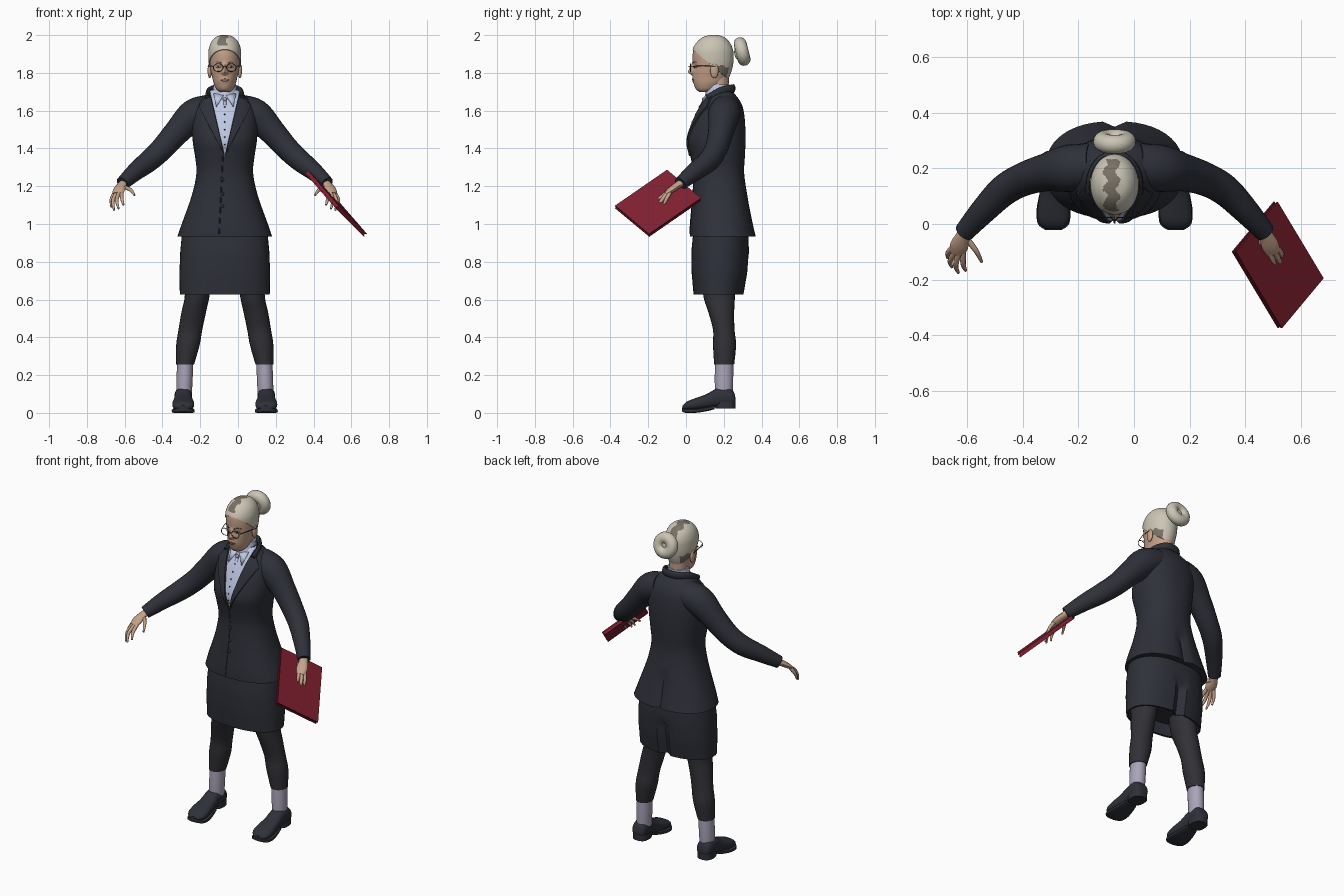
import bpy, bmesh, math
from mathutils import Vector, Matrix
from mathutils.bvhtree import BVHTree

cube = bpy.data.objects.get("Cube")
if cube:
    bpy.data.objects.remove(cube)

CX = -0.07  # body centre line


def material(name, r, g, b):
    m = bpy.data.materials.new(name)
    m.use_nodes = True
    m.diffuse_color = (r, g, b, 1)
    bsdf = next(n for n in m.node_tree.nodes if n.type == 'BSDF_PRINCIPLED')
    bsdf.inputs["Base Color"].default_value = (r, g, b, 1)
    bsdf.inputs["Roughness"].default_value = 0.7
    return m


suit = material("suit_charcoal", .028, .030, .041)
stocking = material("stocking_dark", .030, .030, .037)
sock_mat = material("sock_lilac", .40, .37, .48)
shirt = material("shirt_pale_blue", .52, .58, .78)
skin = material("skin", .56, .36, .25)
hair = material("hair_ash", .60, .56, .46)
hair_dark = material("hair_dark", .19, .165, .13)
red = material("folder_red", .22, .014, .03)
frame_mat = material("dark_metal", .05, .04, .035)
lip_mat = material("lips", .30, .13, .10)


def finish(name, bm, *mats):
    mesh = bpy.data.meshes.new(name)
    bmesh.ops.recalc_face_normals(bm, faces=bm.faces)
    bm.to_mesh(mesh)
    bm.free()
    for m in mats:
        mesh.materials.append(m)
    ob = bpy.data.objects.new(name, mesh)
    bpy.context.collection.objects.link(ob)
    return ob


def smooth_keys(keys, sub):
    """Catmull-Rom interpolation of key tuples."""
    k = [Vector(t) for t in keys]
    out = []
    for i in range(len(k) - 1):
        a, b, c, d = k[max(i - 1, 0)], k[i], k[i + 1], k[min(i + 2, len(k) - 1)]
        for j in range(sub):
            t = j / sub
            out.append(b + (c - a) * (t / 2) + (2 * a - 5 * b + 4 * c - d) * (t * t / 2)
                       + (3 * b - a - 3 * c + d) * (t ** 3 / 2))
    return out + [k[-1]]


def loft(keys, axis='z', sub=4, seg=24, n=2.0):
    """Rings (x, y, z, half width, half depth) bridged into a closed skin."""
    bm = bmesh.new()
    ks = smooth_keys(keys, sub)
    centres = [Vector(k[:3]) for k in ks]
    rings = []
    for i, k in enumerate(ks):
        u, v = Vector((1, 0, 0)), Vector((0, 1, 0)) if axis == 'z' else Vector((0, 0, 1))
        if axis == 'path':
            t = (centres[min(i + 1, len(ks) - 1)] - centres[max(i - 1, 0)]).normalized()
            u = t.cross(Vector((0, 0, 1) if abs(t.z) < .95 else (0, 1, 0))).normalized()
            v = u.cross(t)
        ring = []
        for j in range(seg):
            c, s = math.cos(math.tau * j / seg), math.sin(math.tau * j / seg)
            p = centres[i] + u * k[3] * math.copysign(abs(c) ** (2 / n), c)
            ring.append(bm.verts.new(p + v * k[4] * math.copysign(abs(s) ** (2 / n), s)))
        rings.append(ring)
    for a, b in zip(rings, rings[1:]):
        for j in range(seg):
            bm.faces.new((a[j], a[(j + 1) % seg], b[(j + 1) % seg], b[j]))
    bm.faces.new(rings[0])
    bm.faces.new(rings[-1])
    bmesh.ops.recalc_face_normals(bm, faces=bm.faces)
    bm.normal_update()
    return bm


def tube(name, pts, r, mat, side=1, sub=4, seg=12):
    """Tube through (offset, y, z[, half width, half depth]) points."""
    keys = [(CX + side * p[0], p[1], p[2]) + (tuple(p[3:]) or (r, r)) for p in pts]
    return finish(name, loft(keys, 'path', sub, seg), mat)


def column(rows):
    return [(CX, (f + b) / 2, z, w, (b - f) / 2) for z, w, f, b in rows]


def cut(bm, co, no):
    bmesh.ops.bisect_plane(bm, geom=bm.verts[:] + bm.edges[:] + bm.faces[:],
                           dist=1e-5, plane_co=co, plane_no=no)


def front(tree, x, z):
    hit = tree.ray_cast(Vector((x, -2, z)), Vector((0, 1, 0)))[0]
    return hit.y if hit else 0.12


def plate(name, tree, pts, mat, lift=.002):
    """Thin painted plate laid on the front of a surface."""
    bm = bmesh.new()
    bm.faces.new([bm.verts.new((CX + x, front(tree, CX + x, z) - lift, z)) for x, z in pts])
    ob = finish(name, bm, mat)
    sol = ob.modifiers.new("thickness", 'SOLIDIFY')
    sol.thickness, sol.offset = .004, 0
    return ob


def oval(cx, cz, rx, rz, n=12):
    return [(cx + rx * math.cos(math.tau * i / n), cz + rz * math.sin(math.tau * i / n)) for i in range(n)]


def ball(name, loc, scale, mat):
    bm = bmesh.new()
    bmesh.ops.create_uvsphere(bm, u_segments=20, v_segments=12, radius=1)
    bm.transform(Matrix.Translation(loc) @ Matrix.Diagonal((*scale, 1)))
    return finish(name, bm, mat)


def torus(name, loc, major, minor, tilt, mat, scale=(1, 1, 1)):
    bpy.ops.mesh.primitive_torus_add(major_radius=major, minor_radius=minor, major_segments=32,
                                     minor_segments=16, location=loc, rotation=(math.radians(tilt), 0, 0))
    ob = bpy.context.object
    ob.name, ob.scale = name, scale
    ob.data.materials.append(mat)
    return ob


# Jacket body with shirt opening, raised lapels and back vent
bm = loft(column([(.935, .25, .02, .37), (1.0, .228, .022, .355), (1.15, .175, .035, .325),
                  (1.27, .150, .04, .308), (1.36, .158, .025, .312), (1.44, .170, .01, .315),
                  (1.53, .175, .035, .313), (1.61, .165, .07, .303), (1.66, .13, .10, .28),
                  (1.71, .072, .125, .24)]), sub=4, seg=48, n=2.3)
for v in bm.verts:
    if abs(v.co.x - CX) < .004 and v.co.y > .2 and v.co.z < 1.14:
        v.co.y -= .02
V = Vector((CX, 0, 1.36))
for s in (1, -1):
    cut(bm, V, (.34, 0, -s * .078))
    cut(bm, V, (.257, 0, -s * .135))
    cut(bm, (CX + s * .135, 0, 1.617), (.083, 0, s * .055))
lapels = []
for f in bm.faces:
    c = f.calc_center_median()
    dx, h = abs(c.x - CX), c.z - V.z
    if c.y < .17 and h > 0:
        if dx < h * .078 / .34:
            f.material_index = 1
        elif dx < h * .135 / .257 and c.z - 1.617 < (.135 - dx) * 1.5:
            lapels.append(f)
bm.normal_update()
bmesh.ops.inset_region(bm, faces=lapels, thickness=.002, depth=.009)
chest = BVHTree.FromBMesh(bm)
finish("jacket", bm, suit, shirt)

# Jacket fastening, buttons, collars and shirt details
tube("jacket_front_edge", [(-.01 - .02 * i / 9, front(chest, CX - .01 - .02 * i / 9, z) + .001, z)
                           for i, z in enumerate(1.36 - .046 * k for k in range(10))], .004, suit, seg=6)
for z in (1.235, 1.16, 1.095):
    ball("jacket_button", (CX - .012, front(chest, CX - .012, z), z), (.009, .006, .009), suit)
tube("jacket_collar", [(-.092, .115, 1.665, .012, .02), (-.085, .18, 1.70, .012, .022),
                       (-.05, .235, 1.715, .012, .022), (0, .25, 1.718, .012, .022),
                       (.05, .235, 1.715, .012, .022), (.085, .18, 1.70, .012, .022),
                       (.092, .115, 1.665, .012, .02)], 0, suit)
finish("shirt_collar", loft(column([(1.65, .076, .095, .24), (1.70, .064, .105, .232),
                                    (1.738, .06, .118, .23)]), seg=32), shirt)
plate("shirt_placket", chest, [(-.008, 1.65), (.008, 1.65), (.006, 1.40), (-.006, 1.40)], shirt, .004)
for i in range(6):
    z = 1.62 - i * .04
    ball("shirt_button", (CX, front(chest, CX, z) - .006, z), (.004, .003, .004), frame_mat)
for s in (1, -1):
    plate("shirt_collar_tip", chest, [(s * .004, 1.685), (s * .06, 1.69), (s * .045, 1.62)], shirt, .008)
ball("collar_pin", (CX, front(chest, CX, 1.66) - .008, 1.66), (.011, .008, .011), sock_mat)

# Skirt with turned-in hem and back slit
bm = loft(column([(.97, .225, .04, .33), (.85, .236, .028, .333), (.74, .24, .03, .325),
                  (.627, .238, .04, .305), (.629, .226, .052, .293), (.70, .22, .06, .29)]), sub=1, seg=48, n=2.3)
bmesh.ops.subdivide_edges(bm, edges=[e for e in bm.edges if abs(e.verts[0].co.z - e.verts[1].co.z) > .05], cuts=2)
for v in bm.verts:
    if abs(v.co.x - CX) < .004 and v.co.y > .2 and v.co.z < .82:
        v.co.y -= .03
finish("skirt", bm, suit)

# Head: sculpted nose and eye sockets, raised swept-back hair
bm = loft(column([(1.70, .028, .07, .13), (1.715, .045, .052, .17), (1.745, .059, .040, .205),
                  (1.775, .066, .036, .222), (1.81, .074, .036, .236), (1.85, .080, .036, .245),
                  (1.89, .082, .035, .247), (1.925, .080, .040, .243), (1.96, .068, .062, .226),
                  (1.985, .045, .092, .20), (1.996, .016, .13, .165)]), sub=6, seg=64)
for v in bm.verts:
    dx, z = v.co.x - CX, v.co.z
    if v.co.y < .12:
        ramp = max(0, min((1.86 - z) / .055, (z - 1.784) / .018, 1))
        v.co.y -= .027 * ramp * math.exp(-(dx / (.010 + .006 * ramp)) ** 2)
        v.co.y += .007 * math.exp(-((abs(dx) - .033) / .016) ** 2 - ((z - 1.833) / .013) ** 2)
        v.co.y -= .004 * math.exp(-(dx / .025) ** 2 - ((z - 1.762) / .012) ** 2)
cut(bm, (CX, .035, 1.925), (0, .165, .195))
locks = []
for f in bm.faces:
    c = f.calc_center_median()
    if .165 * (c.y - .035) + .195 * (c.z - 1.925) > 0:
        locks.append(f)
        wave = .008 * math.sin(c.y * 110)
        crown = abs(c.x + .08 + wave) < .022 and c.y < .23 and c.z > 1.945
        nape = abs(c.x - CX) > .04 and c.y > .17 and c.z < 1.835 + wave
        f.material_index = 2 if crown or nape else 1
bm.normal_update()
bmesh.ops.inset_region(bm, faces=locks, thickness=.001, depth=.005)
face = BVHTree.FromBMesh(bm)
finish("head", bm, skin, hair, hair_dark)
finish("neck", loft(column([(1.64, .058, .115, .225), (1.70, .053, .115, .225), (1.79, .052, .115, .228)])), skin)
torus("hair_bun", (CX, .297, 1.913), .043, .034, 104, hair)
ball("hair_bun_core", (CX, .285, 1.91), (.045, .03, .045), hair)
plate("lips", face, oval(0, 1.762, .024, .007), lip_mat)

# Paired facial features and spectacles
for s in (1, -1):
    plate("eye", face, oval(s * .033, 1.832, .013, .006), hair)
    plate("iris", face, oval(s * .033, 1.832, .005, .005), frame_mat, .004)
    plate("eyebrow", face, [(s * .014, 1.852), (s * .035, 1.861), (s * .054, 1.854), (s * .035, 1.855)], hair_dark)
    ball("ear", (CX + s * .080, .150, 1.812), (.011, .022, .040), skin)
    torus("spectacle_rim", (CX + s * .035, .024, 1.828), .021, .0018, 90, frame_mat, (1.2, 1, 1))
    tube("spectacle_arm", [(.060, .027, 1.835), (.081, .09, 1.837), (.09, .155, 1.835)], .002, frame_mat, s, seg=6)
tube("spectacle_bridge", [(-.011, .022, 1.83), (0, .013, 1.836), (.011, .022, 1.83)], .002, frame_mat, seg=6)

# Limbs, mirrored about the centre line
FINGERS = [((.583, -.085, 1.165), (.600, -.105, 1.13), (.601, -.122, 1.09)),
           ((.574, -.098, 1.163), (.592, -.133, 1.12), (.586, -.155, 1.072)),
           ((.560, -.105, 1.163), (.572, -.148, 1.125), (.562, -.176, 1.08)),
           ((.546, -.102, 1.165), (.545, -.145, 1.135), (.536, -.168, 1.10)),
           ((.530, -.055, 1.195), (.498, -.098, 1.18), (.478, -.137, 1.152))]
for s, side in ((1, "left"), (-1, "right")):
    tube(side + "_sleeve", [(.08, .21, 1.605, .08, .08), (.165, .2, 1.575, .085, .085),
                            (.25, .185, 1.49, .068, .070), (.33, .16, 1.40, .060, .062),
                            (.40, .12, 1.335, .056, .058), (.475, .045, 1.275, .047, .048),
                            (.542, -.03, 1.215, .036, .036)], 0, suit, s, 5, 24)
    tube(side + "_palm", [(.525, -.01, 1.228, .022, .020), (.546, -.045, 1.205, .026, .018),
                          (.560, -.08, 1.18, .033, .016), (.567, -.108, 1.16, .026, .010)], 0, skin, s)
    for pts in FINGERS:
        a, b, c = pts
        tube(side + "_finger", [a + (.0105, .0105), b + (.0095, .0095), c + (.005, .005)], 0, skin, s, 4, 10)

    def leg(name, rows, mat):
        finish(name, loft([(CX + s * d, y, z, a, b) for d, y, z, a, b in rows], sub=5), mat)
    leg(side + "_stocking", [(.135, .175, .80, .080, .095), (.145, .175, .63, .066, .085),
                             (.165, .187, .53, .065, .068), (.182, .2, .44, .063, .057),
                             (.195, .204, .36, .062, .061), (.21, .202, .255, .047, .053)], stocking)
    leg(side + "_sock", [(.209, .202, .28, .042, .048), (.213, .201, .18, .043, .049), (.216, .2, .09, .041, .046)], sock_mat)

    # Shoe upper, sole and heel
    rows = [(.262, .055, .080, .025), (.250, .04, .115, .040), (.215, .035, .135, .046), (.16, .03, .128, .046),
            (.11, .022, .100, .050), (.05, .015, .078, .058), (.005, .015, .060, .053), (-.018, .018, .038, .028)]
    finish(side + "_shoe", loft([(CX + s * .22, y, (lo + hi) / 2, w, (hi - lo) / 2)
                                 for y, lo, hi, w in rows], 'y', 4, 24, 2.5), suit)
    rows = [(.15, .03, .040), (.11, .02, .050), (.05, .011, .061), (0, .011, .056), (-.022, .018, .028)]
    finish(side + "_sole", loft([(CX + s * .22, y, z, w, .011) for y, z, w in rows], 'y', 4, 16, 4), suit)
    finish(side + "_heel", loft([(CX + s * .22, .21, z, .046, .053) for z in (.022, .06)], 'z', 1, 24, 2.6), suit)

# Folder held in the left hand
A, B, D = Vector((.36, -.10, 1.28)), Vector((.51, .08, 1.13)), Vector((.525, -.375, 1.09))
u, w = B - A, D - A
n = u.cross(w).normalized()
for name, shift, thick, size in (("folder_front", -.008, .006, 1), ("folder_pages", 0, .012, .97),
                                 ("folder_back", .008, .006, 1)):
    bm = bmesh.new()
    bmesh.ops.create_cube(bm, size=1)
    M = Matrix((u * size, w * size, n * thick)).transposed().to_4x4()
    bm.transform(Matrix.Translation(A + (u + w) / 2 + n * shift) @ M)
    finish(name, bm, red)

# Smooth shading with crisp edges
bpy.ops.object.select_all(action='DESELECT')
for ob in bpy.context.collection.objects:
    if ob.type == 'MESH':
        ob.select_set(True)
        bpy.context.view_layer.objects.active = ob
bpy.ops.object.shade_smooth_by_angle(angle=math.radians(40))
